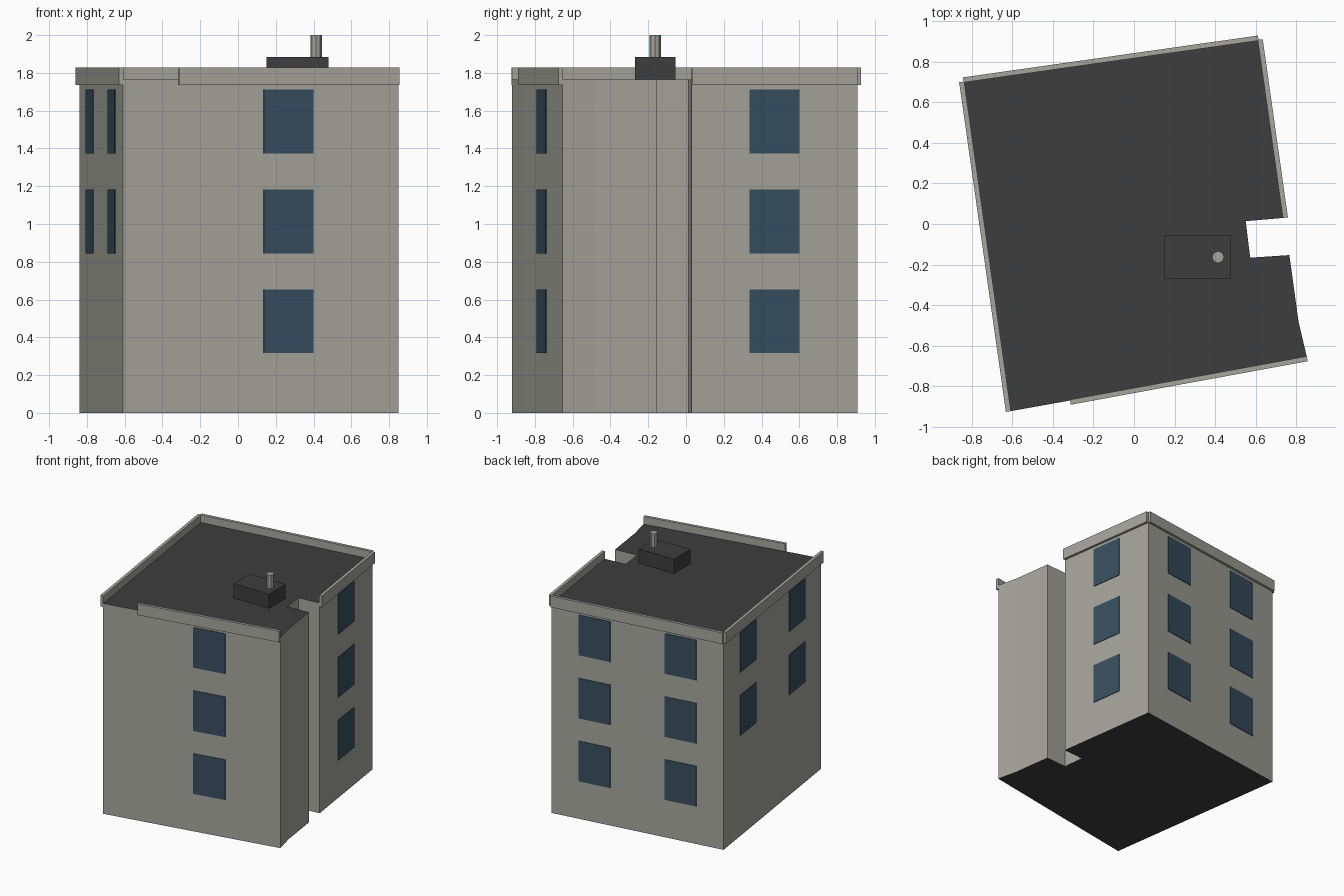
import bpy, bmesh, math
from mathutils import Vector, Matrix

if "Cube" in bpy.data.objects:
    bpy.data.objects.remove(bpy.data.objects["Cube"])

ROOF_Z = 1.765


def material(name, rgb):
    m = bpy.data.materials.new(name)
    m.diffuse_color = (*rgb, 1)
    m.use_nodes = True
    m.node_tree.nodes["Principled BSDF"].inputs["Base Color"].default_value = m.diffuse_color
    return m


concrete = material("warm grey concrete", (0.38, 0.38, 0.335))
roofing = material("dark roofing", (0.048, 0.048, 0.048))
glass = material("blue glass", (0.038, 0.077, 0.115))


def finish(bm, name, *mats):
    bmesh.ops.recalc_face_normals(bm, faces=bm.faces)
    me = bpy.data.meshes.new(name)
    bm.to_mesh(me)
    bm.free()
    for m in mats:
        me.materials.append(m)
    ob = bpy.data.objects.new(name, me)
    bpy.context.collection.objects.link(ob)
    return ob


def add_box(bm, centre, size, angle=0):
    mat = (Matrix.Translation(centre) @ Matrix.Rotation(angle, 4, 'Z')
           @ Matrix.Diagonal((*size, 1)))
    bmesh.ops.create_cube(bm, size=1, matrix=mat)


# Footprint, counter-clockwise from the front left corner
plan = [Vector(p) for p in (
    (-0.61, -0.922), (-0.315, -0.869), (0.851, -0.655), (0.81, -0.48),
    (0.765, -0.153), (0.572, -0.166), (0.55, 0.014), (0.737, 0.03),
    (0.613, 0.907), (-0.84, 0.701))]

# Building body: walls in concrete, flat roof and underside dark
bm = bmesh.new()
base = bm.faces.new([bm.verts.new((p.x, p.y, 0)) for p in plan])
ext = bmesh.ops.extrude_face_region(bm, geom=[base], use_keep_orig=True)
bmesh.ops.translate(bm, vec=(0, 0, ROOF_Z),
                    verts=[v for v in ext["geom"] if isinstance(v, bmesh.types.BMVert)])
bm.normal_update()
for f in bm.faces:
    f.material_index = 1 if abs(f.normal.z) > 0.5 else 0
finish(bm, "building_body", concrete, roofing)

# Long walls carry a parapet strip and windows:
# name -> (start corner, window columns, window floors)
FLOORS = (0.485, 1.013, 1.543)
walls = {"front": (1, (0.5,), FLOORS),
         "right": (7, (0.5,), FLOORS),
         "back": (8, (0.25, 0.75), FLOORS),
         "left": (9, (0.25, 0.75), FLOORS[1:])}

for name, (i, columns, floors) in walls.items():
    a, b = plan[i], plan[(i + 1) % len(plan)]
    d = b - a
    n = Vector((d.y, -d.x)).normalized()
    angle = math.atan2(d.y, d.x)

    # Parapet overlapping the top of the wall
    bm = bmesh.new()
    c = (a + b) / 2 + n * 0.0085
    add_box(bm, (c.x, c.y, 1.782), (d.length, 0.025, 0.094), angle)
    finish(bm, name + "_parapet", concrete)

    # Window plates
    bm = bmesh.new()
    for t in columns:
        p = a + d * t + n * 0.001
        for z in floors:
            add_box(bm, (p.x, p.y, z), (0.268, 0.008, 0.338), angle)
    finish(bm, name + "_windows", glass)

# Rooftop unit
bm = bmesh.new()
add_box(bm, (0.314, -0.163, (ROOF_Z + 1.885) / 2), (0.328, 0.216, 1.885 - ROOF_Z))
finish(bm, "rooftop_unit", roofing)

# Vent pipe on the unit
bm = bmesh.new()
bmesh.ops.create_cone(bm, cap_ends=True, segments=8, radius1=0.03, radius2=0.03,
                      depth=0.12, matrix=Matrix.Translation((0.414, -0.163, 1.94)))
finish(bm, "vent_pipe", concrete)
